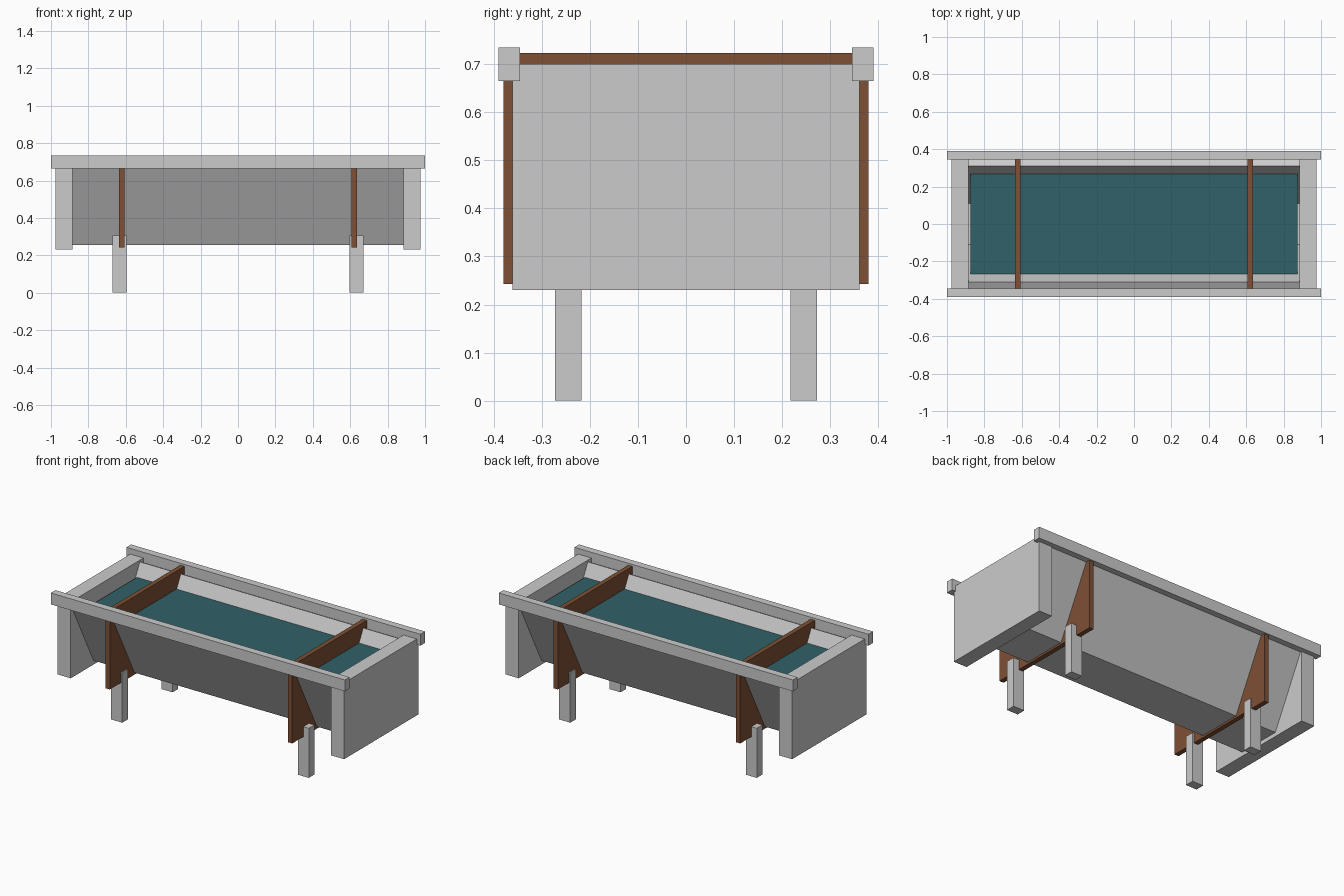
import bpy, bmesh

if "Cube" in bpy.data.objects:
    bpy.data.objects.remove(bpy.data.objects["Cube"])


def material(name, rgb):
    m = bpy.data.materials.new(name)
    m.diffuse_color = (*rgb, 1)
    m.use_nodes = True
    m.node_tree.nodes["Principled BSDF"].inputs["Base Color"].default_value = m.diffuse_color
    return m


def prism(name, profile, x0, x1, mat=None):
    """Extrude a closed (y, z) profile along x."""
    bm = bmesh.new()
    a = [bm.verts.new((x0, y, z)) for y, z in profile]
    b = [bm.verts.new((x1, y, z)) for y, z in profile]
    bm.faces.new(a)
    bm.faces.new(b)
    n = len(a)
    for i in range(n):
        j = (i + 1) % n
        bm.faces.new((a[i], a[j], b[j], b[i]))
    bmesh.ops.recalc_face_normals(bm, faces=bm.faces)
    me = bpy.data.meshes.new(name)
    bm.to_mesh(me)
    bm.free()
    ob = bpy.data.objects.new(name, me)
    bpy.context.collection.objects.link(ob)
    if mat:
        me.materials.append(mat)
    return ob


def box(name, x0, x1, y0, y1, z0, z1, mat=None):
    return prism(name, [(y0, z0), (y1, z0), (y1, z1), (y0, z1)], x0, x1, mat)


wood = material("brown_wood", (0.21, 0.08, 0.035))
teal = material("water_teal", (0.03, 0.12, 0.14))

# trough floor and water surface
box("trough_floor", -0.885, 0.885, -0.14, 0.14, 0.255, 0.305)
box("water", -0.875, 0.875, -0.268, 0.268, 0.605, 0.613, teal)

for side, s in (("front", -1), ("back", 1)):
    # sloping side boards
    slab = [(0.14, 0.255), (0.354, 0.667), (0.31, 0.69), (0.096, 0.278)]
    prism(side + "_side_board", [(s * y, z) for y, z in slab], -0.885, 0.885)
    # top rails
    y0, y1 = sorted((s * 0.345, s * 0.39))
    box(side + "_rail", -1, 1, y0, y1, 0.665, 0.735)

for side, s in (("left", -1), ("right", 1)):
    # end boards
    x0, x1 = sorted((s * 0.885, s * 0.975))
    box(side + "_end_board", x0, x1, -0.361, 0.361, 0.23, 0.70)
    # cross ribs through the trough
    x0, x1 = sorted((s * 0.606, s * 0.635))
    box(side + "_rib", x0, x1, -0.38, 0.38, 0.243, 0.723, wood)
    # legs
    x0, x1 = sorted((s * 0.597, s * 0.672))
    for end, e in (("front", -1), ("back", 1)):
        y0, y1 = sorted((e * 0.217, e * 0.272))
        box(f"{end}_{side}_leg", x0, x1, y0, y1, 0, 0.305)
